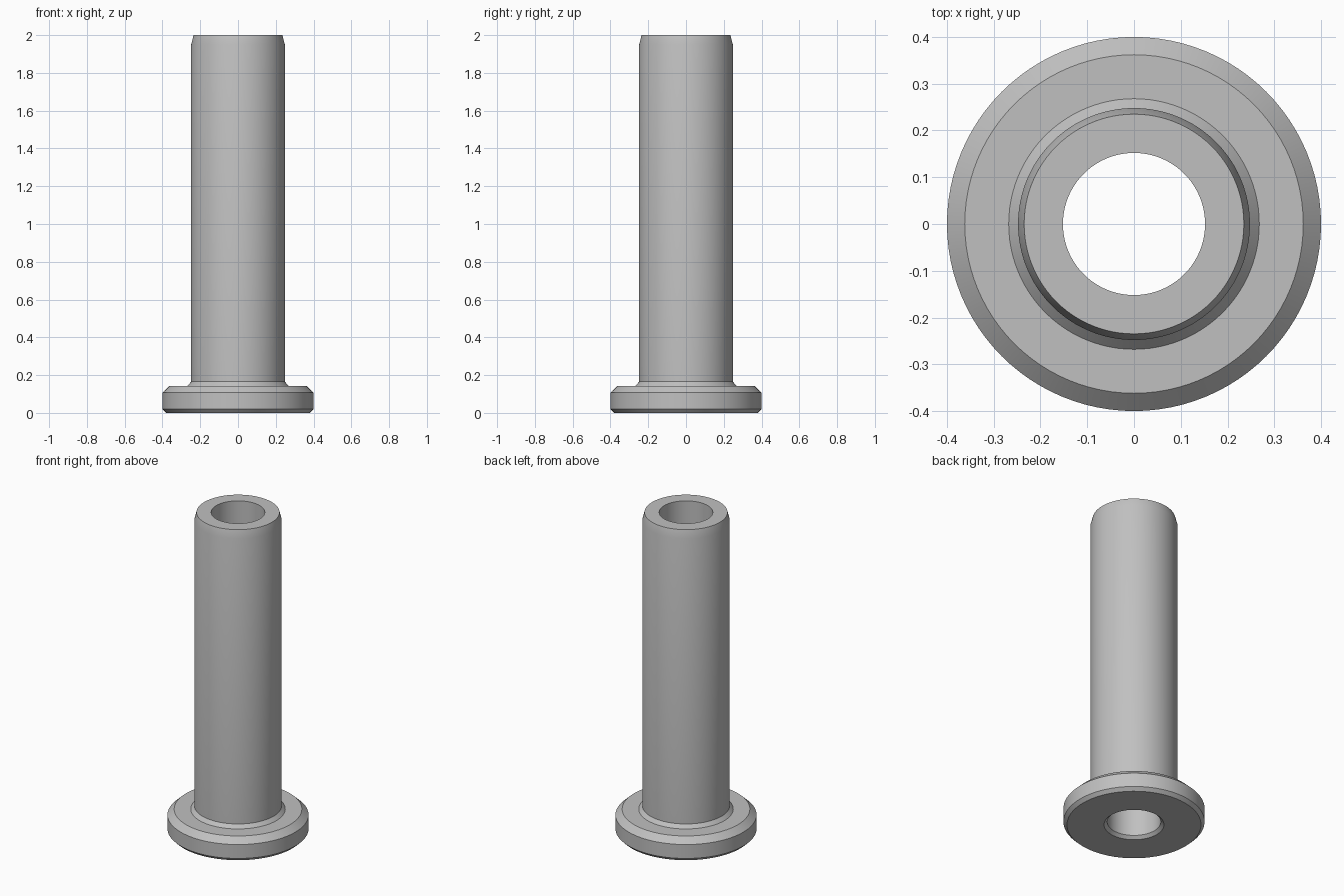
import bpy
import bmesh
from math import cos, sin, tau, radians

cube = bpy.data.objects.get("Cube")
if cube:
    bpy.data.objects.remove(cube, do_unlink=True)

SEGMENTS = 96

# Plain grey metal
metal = bpy.data.materials.new("grey_metal")
metal.use_nodes = True
grey = (0.53, 0.53, 0.53, 1.0)
metal.diffuse_color = grey
metal.node_tree.nodes["Principled BSDF"].inputs["Base Color"].default_value = grey


def lathe(name, profile, material):
    """Turn a closed (radius, height) profile around z."""
    bm = bmesh.new()
    rings = []
    for i in range(SEGMENTS):
        a = tau * i / SEGMENTS
        rings.append([bm.verts.new((r * cos(a), r * sin(a), z)) for r, z in profile])
    count = len(profile)
    for i, ring in enumerate(rings):
        following = rings[(i + 1) % SEGMENTS]
        for j in range(count):
            k = (j + 1) % count
            bm.faces.new((ring[j], following[j], following[k], ring[k]))
    bmesh.ops.recalc_face_normals(bm, faces=bm.faces)
    mesh = bpy.data.meshes.new(name)
    bm.to_mesh(mesh)
    bm.free()
    mesh.materials.append(material)
    obj = bpy.data.objects.new(name, mesh)
    bpy.context.collection.objects.link(obj)
    bpy.ops.object.select_all(action="DESELECT")
    obj.select_set(True)
    bpy.context.view_layer.objects.active = obj
    bpy.ops.object.shade_smooth_by_angle(angle=radians(30))
    return obj


profile = [
    # Flange with chamfered rims
    (0.17, 0.0), (0.38, 0.0), (0.4, 0.02), (0.4, 0.107), (0.362, 0.143),
    # Raised collar at the foot of the sleeve
    (0.268, 0.143), (0.248, 0.165),
    # Sleeve with a tapered tip
    (0.248, 1.95), (0.235, 2.0),
    # Through bore with a chamfered lower mouth
    (0.152, 2.0), (0.152, 0.018),
]
lathe("flanged_sleeve", profile, metal)
